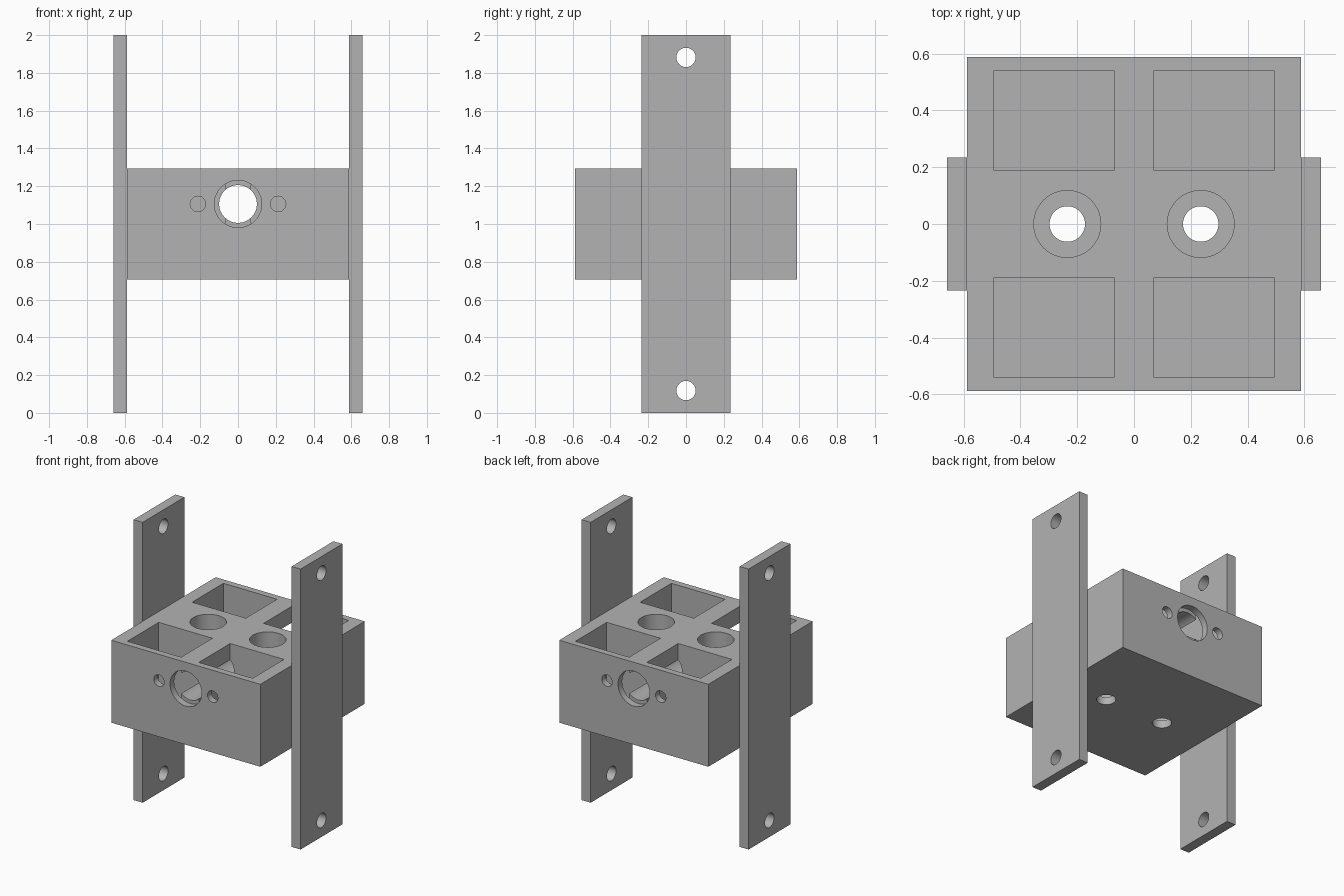
import bpy
from math import pi

cube = bpy.data.objects.get("Cube")
if cube:
    bpy.data.objects.remove(cube, do_unlink=True)

grey = bpy.data.materials.new("plain grey")
grey.use_nodes = True
colour = (0.45, 0.45, 0.45, 1)
grey.diffuse_color = colour
grey.node_tree.nodes["Principled BSDF"].inputs["Base Color"].default_value = colour

TOP, BOTTOM, HALF = 1.294, 0.706, 0.588
FLOOR = BOTTOM + 0.055
WALL_IN = 0.541
AXLE_Z = 1.106


def box(name, low, high):
    """Box between two opposite corners."""
    centre = [(a + b) / 2 for a, b in zip(low, high)]
    bpy.ops.mesh.primitive_cube_add(size=1, location=centre)
    ob = bpy.context.object
    ob.name = name
    ob.scale = [b - a for a, b in zip(low, high)]
    bpy.ops.object.transform_apply(location=True, rotation=False, scale=True)
    ob.data.materials.append(grey)
    return ob


def rod(name, radius, length, centre, axis):
    """Cylinder along a named axis."""
    turn = {"X": (0, pi / 2, 0), "Y": (pi / 2, 0, 0), "Z": (0, 0, 0)}[axis]
    bpy.ops.mesh.primitive_cylinder_add(vertices=48, radius=radius, depth=length,
                                        location=centre, rotation=turn)
    ob = bpy.context.object
    ob.name = name
    ob.data.materials.append(grey)
    return ob


def carve(target, cutters):
    """Subtract each cutter, then remove it."""
    for cutter in cutters:
        cutter.hide_render = True
        mod = target.modifiers.new("cut", "BOOLEAN")
        mod.operation = "DIFFERENCE"
        mod.solver = "EXACT"
        mod.object = cutter
        bpy.context.view_layer.objects.active = target
        bpy.ops.object.modifier_apply(modifier=mod.name)
        bpy.data.objects.remove(cutter, do_unlink=True)
    bpy.ops.object.select_all(action="DESELECT")
    target.select_set(True)
    bpy.context.view_layer.objects.active = target
    bpy.ops.object.shade_smooth_by_angle(angle=pi / 6)


# Central block with four pockets, two stepped bores and a cross hole
block = box("block", (-HALF, -HALF, BOTTOM), (HALF, HALF, TOP))
cutters = []
for sx in (-1, 1):
    for sy in (-1, 1):
        xs = sorted((sx * 0.07, sx * 0.494))
        ys = sorted((sy * 0.188, sy * WALL_IN))
        cutters.append(box("pocket_cutter", (xs[0], ys[0], FLOOR),
                           (xs[1], ys[1], TOP + 0.1)))
    bore_x = sx * 0.235
    cutters.append(rod("bore_cutter", 0.118, 1, (bore_x, 0, FLOOR + 0.5), "Z"))
    cutters.append(rod("bolt_cutter", 0.0625, 1, (bore_x, 0, 1), "Z"))

cutters.append(rod("cross_hole_cutter", 0.1, 2, (0, 0, AXLE_Z), "Y"))
for sy in (-1, 1):
    wall_y = sy * (WALL_IN + 0.1 - 0.003)
    cutters.append(rod("wall_hole_cutter", 0.125, 0.2, (0, wall_y, AXLE_Z), "Y"))
    for sx in (-1, 1):
        cutters.append(rod("screw_cutter", 0.041, 0.2,
                           (sx * 0.212, wall_y, AXLE_Z), "Y"))
carve(block, cutters)

# Upright side plates with a hole near each end
for side, sx in (("left", 1), ("right", -1)):
    xs = sorted((sx * HALF, sx * 0.659))
    plate = box(side + "_plate", (xs[0], -0.235, 0), (xs[1], 0.235, 2))
    carve(plate, [rod("plate_hole_cutter", 0.051, 0.3, (sx * 0.62, 0, z), "X")
                  for z in (0.118, 1.882)])
